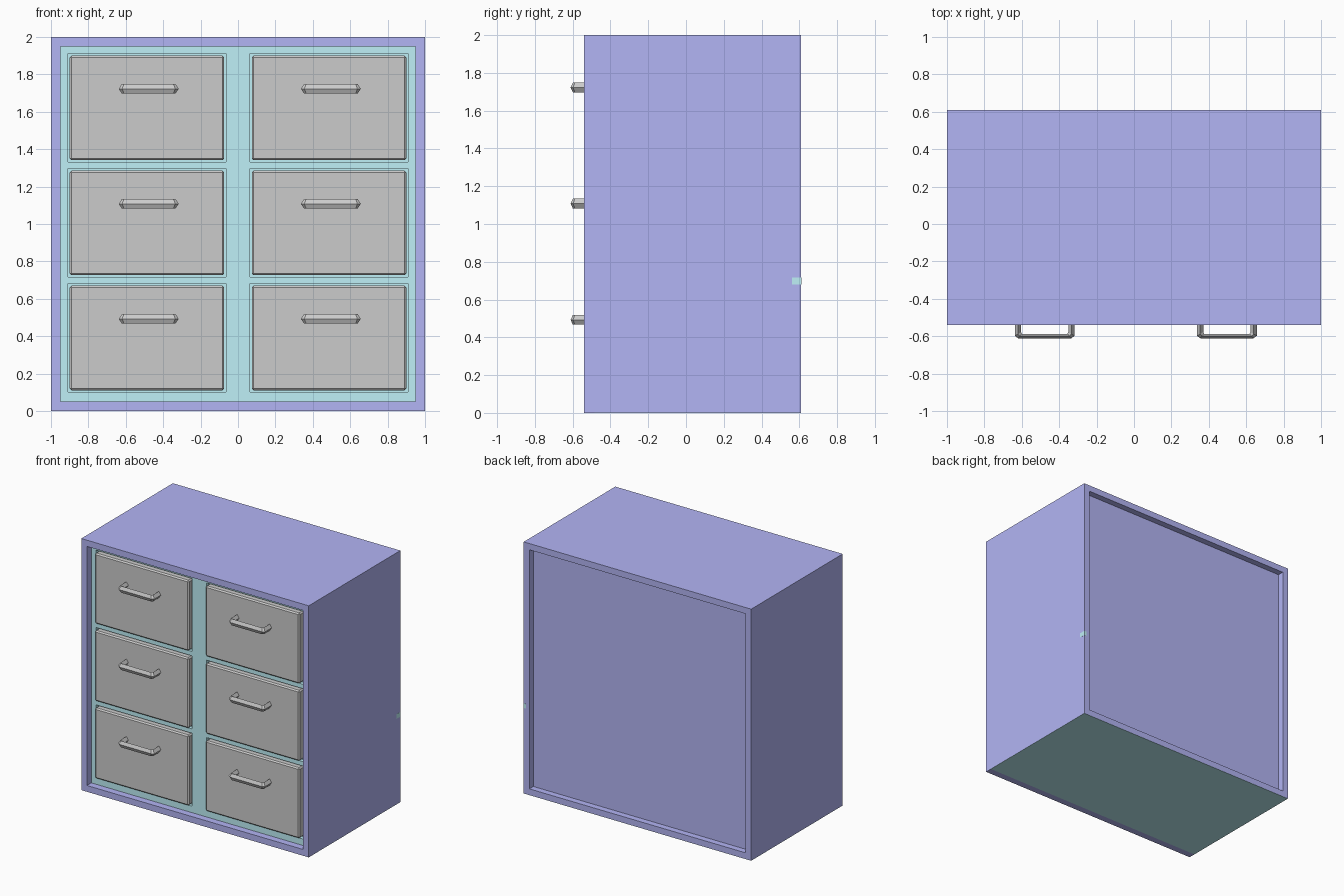
import bpy, bmesh
from mathutils import Vector

if "Cube" in bpy.data.objects:
    bpy.data.objects.remove(bpy.data.objects["Cube"])


def material(name, color):
    m = bpy.data.materials.new(name)
    m.diffuse_color = color
    m.use_nodes = True
    m.node_tree.nodes["Principled BSDF"].inputs["Base Color"].default_value = m.diffuse_color
    return m


BLUE = material("blue_paint", (0.45, 0.46, 0.91, 1))
TEAL = material("teal_paint", (0.52, 0.87, 0.93, 1))

FRONT, BACK = -0.54, 0.61           # carcass depth
FRAME_Y, DRAWER_Y = -0.485, -0.515  # recessed frame and drawer faces
WALL = 0.05


def add_object(name, bm, mat=None):
    bmesh.ops.recalc_face_normals(bm, faces=bm.faces)
    mesh = bpy.data.meshes.new(name)
    bm.to_mesh(mesh)
    bm.free()
    if mat:
        mesh.materials.append(mat)
    obj = bpy.data.objects.new(name, mesh)
    bpy.context.collection.objects.link(obj)
    return obj


def box(name, x, y, z, mat=None, bevel=0):
    bm = bmesh.new()
    bmesh.ops.create_cube(bm, size=1)
    for v in bm.verts:
        v.co = Vector([(r[0] + r[1]) / 2 + c * (r[1] - r[0])
                       for r, c in zip((x, y, z), v.co)])
    obj = add_object(name, bm, mat)
    if bevel:
        mod = obj.modifiers.new("chamfer", "BEVEL")
        mod.width = bevel
        mod.segments = 1
    return obj


def handle(name, x, z):
    # Diamond section swept along a bow: (centre x, centre y, half width x, half width y)
    half = [(0.143, DRAWER_Y + 0.005, 0.017, 0),
            (0.143, -0.588, 0.017, 0.010),
            (0.132, -0.599, 0.010, 0.012)]
    path = [(-a, b, -c, -d) for a, b, c, d in half]
    path += [(a, b, c, -d) for a, b, c, d in reversed(half)]
    bm = bmesh.new()
    rings = []
    for px, py, wx, wy in path:
        rings.append([bm.verts.new((x + px + a * wx, py + a * wy, z + b))
                      for a, b in ((1, 0), (0, 0.026), (-1, 0), (0, -0.026))])
    for r, s in zip(rings, rings[1:]):
        for i in range(4):
            j = (i + 1) % 4
            bm.faces.new((r[i], r[j], s[j], s[i]))
    bm.faces.new(rings[0])
    bm.faces.new(rings[-1])
    return add_object(name, bm)


# Outer carcass: sides, top, bottom, recessed back
LIFT = 0.002
for side, sx in (("left", -1), ("right", 1)):
    xs = sorted((sx, sx * (1 - WALL)))
    box(side + "_side", xs, (FRONT, BACK), (LIFT, 2), BLUE)
inner = (-1 + WALL, 1 - WALL)
box("top_panel", inner, (FRONT, BACK), (2 - WALL, 2), BLUE)
box("bottom_panel", inner, (FRONT, BACK), (LIFT, WALL), BLUE)
box("back_panel", inner, (BACK - 0.07, BACK - 0.05), (WALL, 2 - WALL), BLUE)

# Teal underside, blue front lip and small side tab
box("underside", (-1, 1), (FRAME_Y, BACK), (0, LIFT), TEAL)
box("front_lip", (-1, 1), (FRONT, FRAME_Y), (0, LIFT), BLUE)
box("side_tab", (0.98, 1.001), (BACK - 0.05, BACK + 0.0005), (0.68, 0.717), TEAL)

# Face frame around the six openings, with a backing sheet
COLS = (-0.487, 0.487)
ROWS = (0.391, 1.006, 1.621)
HW, HH, GAP = 0.413, 0.280, 0.010
depth = (FRAME_Y, FRAME_Y + 0.03)
ox, oz = HW + GAP, HH + GAP
x_edges = [inner[0]] + [c + s * ox for c in COLS for s in (-1, 1)] + [inner[1]]
z_edges = [WALL] + [r + s * oz for r in ROWS for s in (-1, 1)] + [2 - WALL]
for i in range(0, len(x_edges), 2):
    box("frame_stile_%d" % (i // 2), x_edges[i:i + 2], depth, (WALL, 2 - WALL), TEAL)
for c, col in enumerate(COLS):
    for i in range(0, len(z_edges), 2):
        box("frame_rail_%d_%d" % (c, i // 2), (col - ox, col + ox), depth,
            z_edges[i:i + 2], TEAL)
box("frame_backing", inner, (depth[1], depth[1] + 0.02), (WALL, 2 - WALL), TEAL)

# Drawers and their pulls
for c, col in enumerate(COLS):
    for r, row in enumerate(ROWS):
        box("drawer_%d_%d" % (c, r), (col - HW, col + HW), (DRAWER_Y, depth[1] + 0.01),
            (row - HH, row + HH), bevel=0.01)
        handle("drawer_pull_%d_%d" % (c, r), col + 0.0095, row + 0.102)
